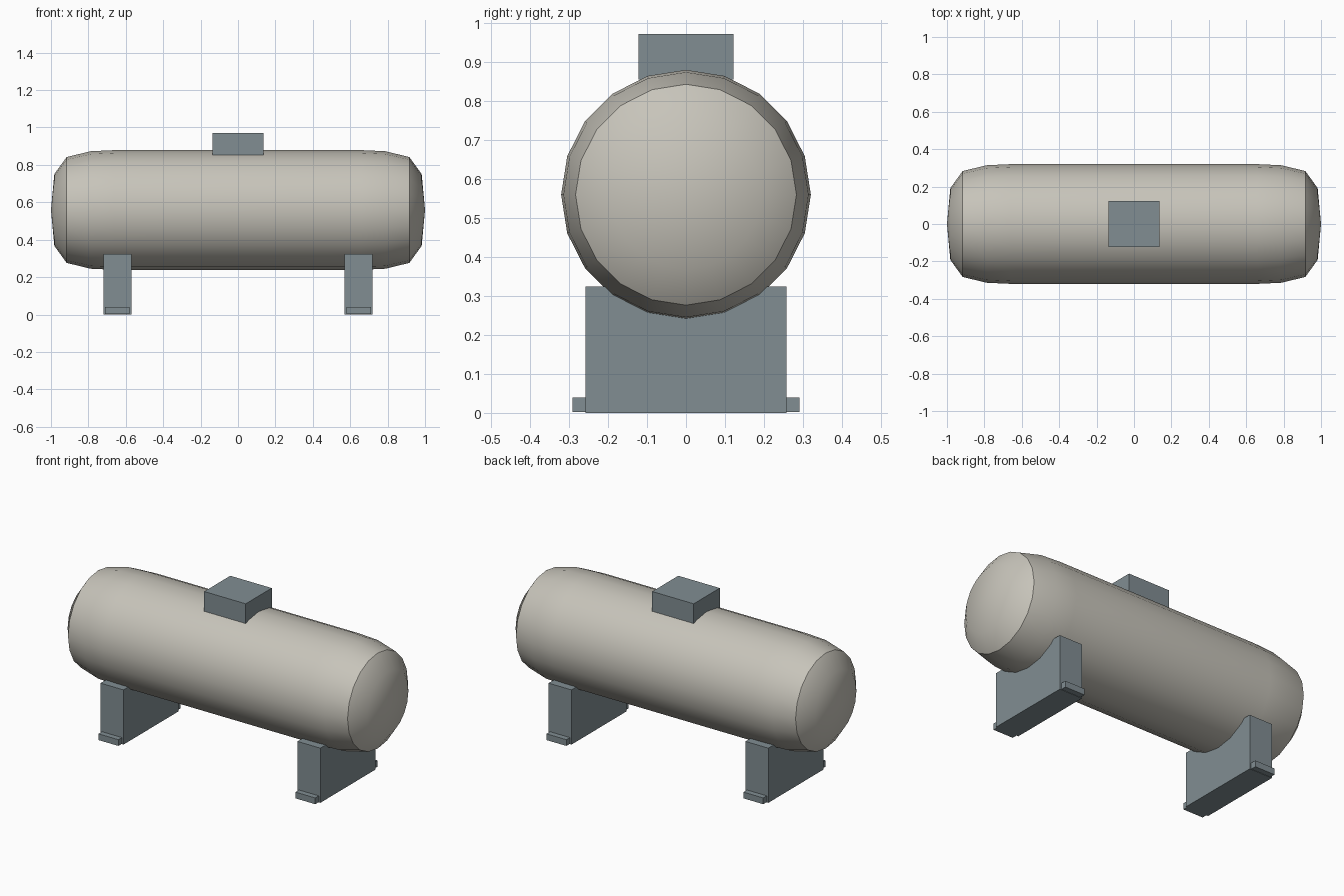
import bpy, bmesh, math
from mathutils import Vector

if "Cube" in bpy.data.objects:
    bpy.data.objects.remove(bpy.data.objects["Cube"])


def material(name, color):
    m = bpy.data.materials.new(name)
    m.diffuse_color = (*color, 1)
    m.use_nodes = True
    m.node_tree.nodes["Principled BSDF"].inputs["Base Color"].default_value = m.diffuse_color
    return m


SHELL = material("warm_grey_paint", (0.57, 0.55, 0.49))
STEEL = material("blue_grey_steel", (0.22, 0.27, 0.29))


def finish(name, bm, mat):
    bmesh.ops.recalc_face_normals(bm, faces=bm.faces)
    me = bpy.data.meshes.new(name)
    bm.to_mesh(me)
    bm.free()
    ob = bpy.data.objects.new(name, me)
    bpy.context.collection.objects.link(ob)
    me.materials.append(mat)
    return ob


def box(name, lo, hi, mat):
    lo, hi = Vector(lo), Vector(hi)
    bm = bmesh.new()
    bmesh.ops.create_cube(bm, size=1)
    bmesh.ops.scale(bm, vec=hi - lo, verts=bm.verts)
    bmesh.ops.translate(bm, vec=(lo + hi) / 2, verts=bm.verts)
    return finish(name, bm, mat)


# Tank: 20-sided lathe along x with domed ends
half = [(1.0, 0), (0.982, 0.192), (0.916, 0.283), (0.788, 0.314), (0.66, 0.32)]
profile = [(-x, r) for x, r in half] + half[::-1]
bm = bmesh.new()
vs = [bm.verts.new((x, 0, r)) for x, r in profile]
edges = [bm.edges.new(p) for p in zip(vs, vs[1:])]
bmesh.ops.spin(bm, geom=vs + edges, cent=(0, 0, 0), axis=(1, 0, 0),
               angle=math.tau, steps=20)
bmesh.ops.remove_doubles(bm, verts=bm.verts, dist=1e-4)
bmesh.ops.translate(bm, vec=(0, 0, 0.559), verts=bm.verts)
tank = finish("tank_shell", bm, SHELL)
bpy.context.view_layer.objects.active = tank
tank.select_set(True)
bpy.ops.object.shade_smooth_by_angle(angle=math.radians(35))

# Access hatch on top
box("top_hatch", (-0.136, -0.122, 0.854), (0.136, 0.122, 0.971), STEEL)

# Saddle supports with foot plates
for side, x in (("left", -0.645), ("right", 0.645)):
    box(side + "_saddle", (x - 0.075, -0.258, 0), (x + 0.075, 0.258, 0.324), STEEL)
    box(side + "_foot_plate", (x - 0.065, -0.291, 0.002), (x + 0.065, 0.291, 0.039), STEEL)
